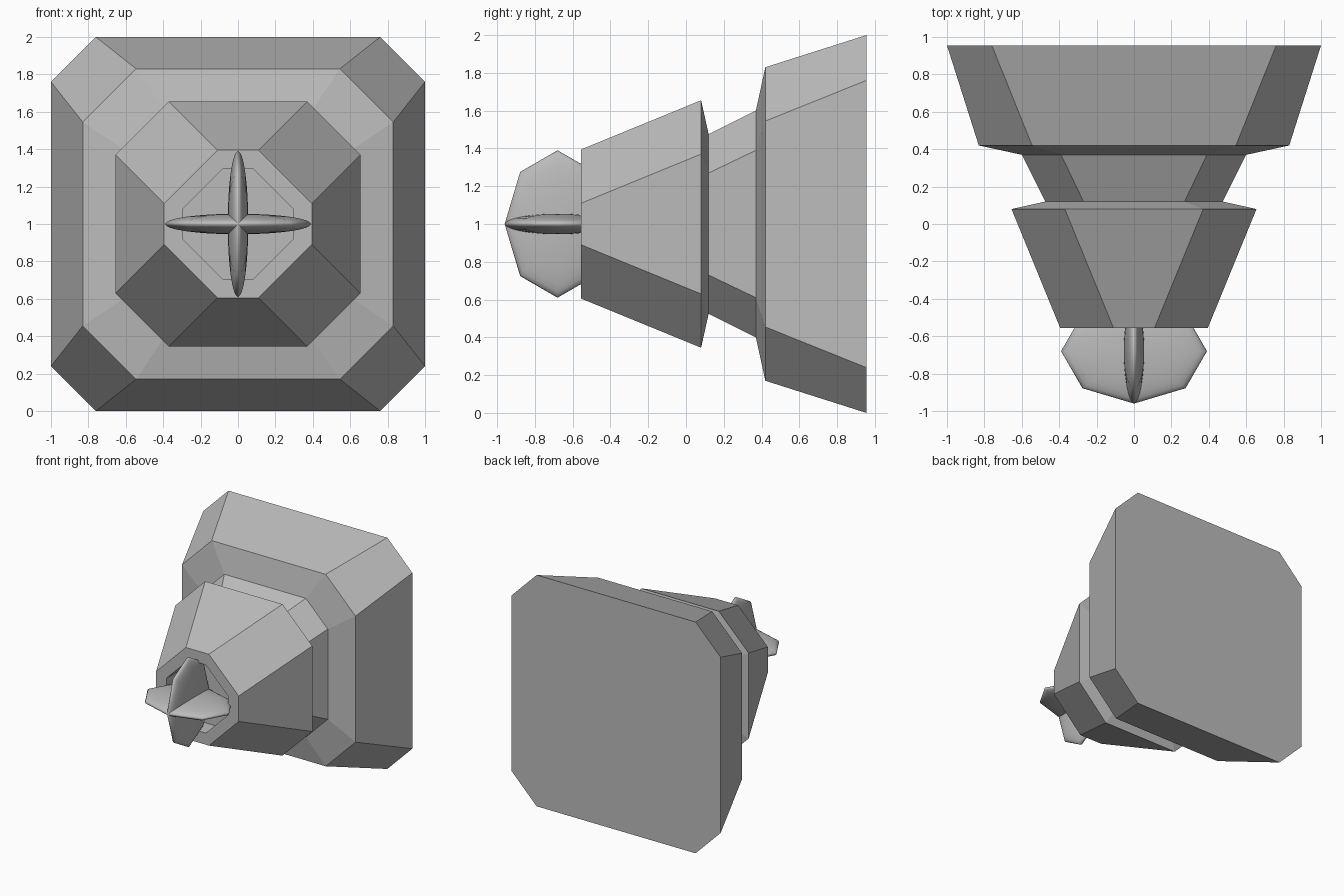
import bpy, bmesh
from math import radians
from mathutils import Matrix

old = bpy.data.objects.get("Cube")
if old:
    bpy.data.objects.remove(old, do_unlink=True)

# One plain grey for everything
grey = bpy.data.materials.new("plain_grey")
grey.use_nodes = True
colour = (0.5, 0.5, 0.5, 1)
grey.diffuse_color = colour
grey.node_tree.nodes["Principled BSDF"].inputs["Base Color"].default_value = colour


def add_object(name, bm):
    bmesh.ops.recalc_face_normals(bm, faces=bm.faces)
    mesh = bpy.data.meshes.new(name)
    bm.to_mesh(mesh)
    bm.free()
    mesh.materials.append(grey)
    obj = bpy.data.objects.new(name, mesh)
    bpy.context.collection.objects.link(obj)
    return obj


def octagon(bm, y, half, flat):
    """Square of half-width `half` with corners cut back to `flat`."""
    corners = [(half, -flat), (half, flat), (flat, half), (-flat, half),
               (-half, flat), (-half, -flat), (-flat, -half), (flat, -half)]
    return [bm.verts.new((x, y, 1 + z)) for x, z in corners]


def lofted_body(name, sections):
    """Skin chamfered square sections along y and cap both ends."""
    bm = bmesh.new()
    rings = [octagon(bm, *s) for s in sections]
    for a, b in zip(rings, rings[1:]):
        for i in range(len(a)):
            j = (i + 1) % len(a)
            bm.faces.new((a[i], a[j], b[j], b[i]))
    bm.faces.new(rings[0])
    bm.faces.new(rings[-1])
    return add_object(name, bm)


def blade(name, turn):
    """Flattened eight-sided ellipsoid standing in the socket."""
    bm = bmesh.new()
    bmesh.ops.create_uvsphere(bm, u_segments=8, v_segments=16, radius=1)
    place = (Matrix.Translation((0, -0.68, 1))
             @ Matrix.Rotation(radians(turn), 4, 'Y')
             @ Matrix.Diagonal((0.39, 0.28, 0.055, 1)))
    bmesh.ops.transform(bm, matrix=place, verts=bm.verts)
    for face in bm.faces:
        face.smooth = True
    return add_object(name, bm)


# Stepped housing from back plate to front rim, then into the socket
lofted_body("stepped_housing", [
    (0.955, 1.0, 0.76),
    (0.42, 0.83, 0.545),
    (0.37, 0.60, 0.39),
    (0.12, 0.475, 0.27),
    (0.08, 0.655, 0.37),
    (-0.555, 0.395, 0.11),
    (-0.555, 0.295, 0.08),
    (-0.40, 0.295, 0.08),
])

# Crossed blades at the tip
blade("horizontal_blade", 0)
blade("vertical_blade", 90)
